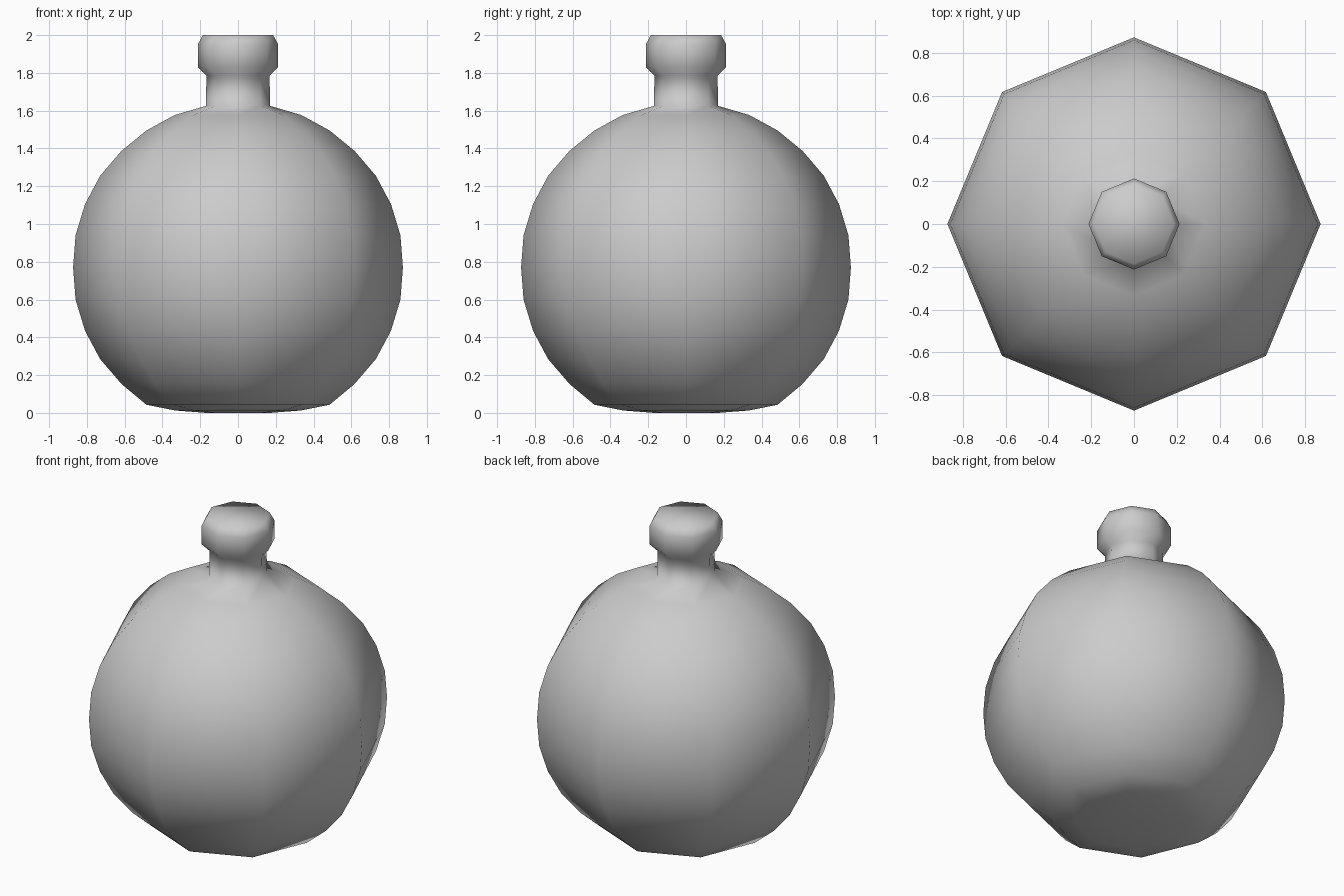
import bpy, bmesh, math

if "Cube" in bpy.data.objects:
    bpy.data.objects.remove(bpy.data.objects["Cube"])

SIDES = 8


def lathe(name, profile):
    """Spin a (radius, height) profile round z and cap both ends."""
    bm = bmesh.new()
    rings = []
    for r, z in profile:
        rings.append([bm.verts.new((r * math.cos(math.tau * i / SIDES),
                                    r * math.sin(math.tau * i / SIDES), z))
                      for i in range(SIDES)])
    for low, high in zip(rings, rings[1:]):
        for i in range(SIDES):
            j = (i + 1) % SIDES
            bm.faces.new((low[i], low[j], high[j], high[i]))
    bm.faces.new(rings[0][::-1])
    bm.faces.new(rings[-1])
    for f in bm.faces:
        f.smooth = True
    mesh = bpy.data.meshes.new(name)
    bm.to_mesh(mesh)
    bm.free()
    obj = bpy.data.objects.new(name, mesh)
    bpy.context.collection.objects.link(obj)
    return obj


# shallow base
base = [(0.17, 0.0), (0.335, 0.013), (0.485, 0.043)]

# round belly: mirrored steps above and below the widest ring
MID = 0.77
steps = [(0.86, 0.17), (0.81, 0.335), (0.73, 0.485), (0.617, 0.617)]
belly = [(r, MID - h) for r, h in reversed(steps)]
belly += [(0.873, MID)]
belly += [(r, MID + h) for r, h in steps]

# shoulder, neck and lip
shoulder = [(0.485, 1.495), (0.335, 1.577), (0.17, 1.625)]
neck = [(0.167, 1.785)]
lip = [(0.213, 1.83), (0.213, 1.95), (0.186, 2.0)]

lathe("round_flask", base + belly + shoulder + neck + lip)
